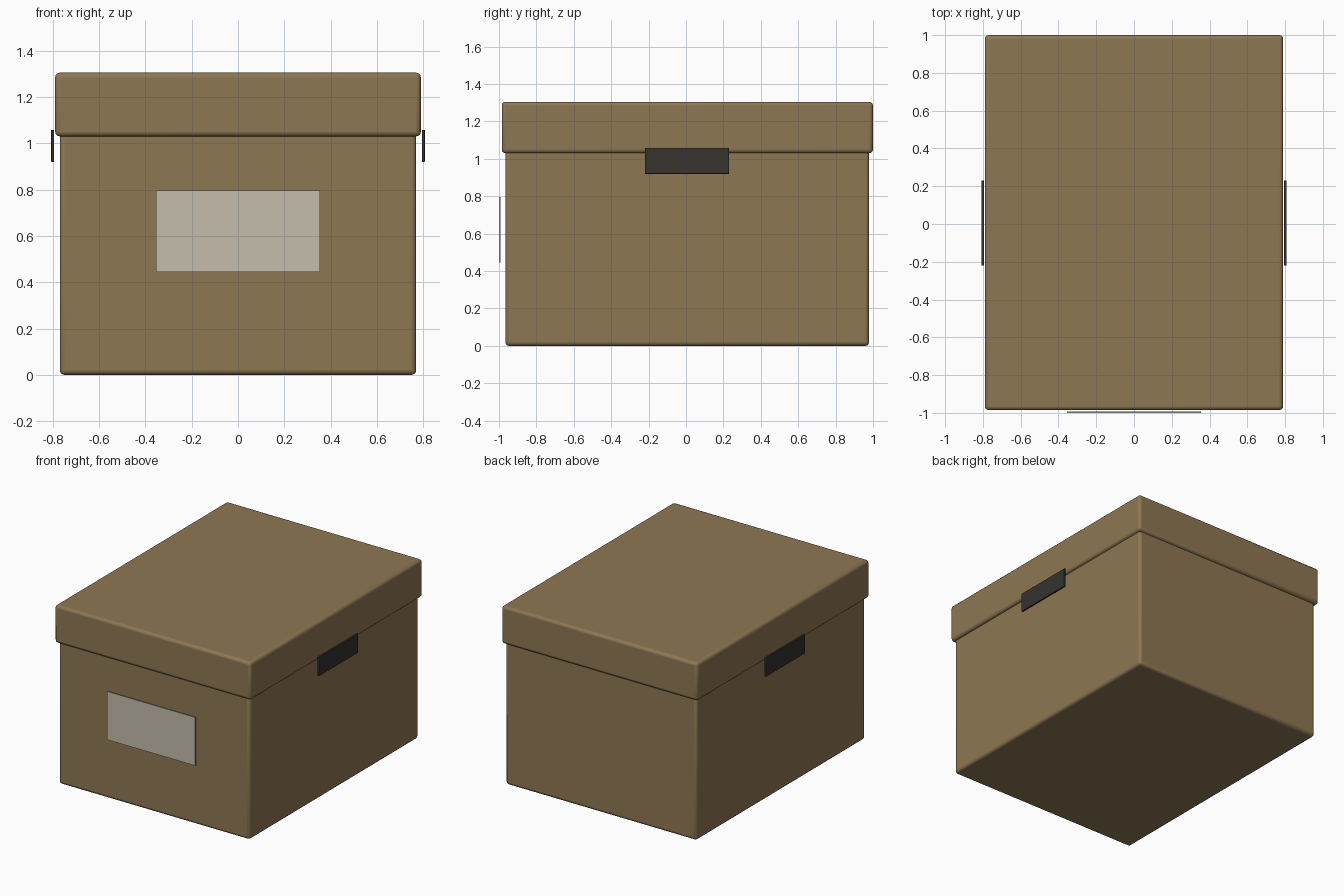
import bpy

default = bpy.data.objects.get("Cube")
if default:
    bpy.data.objects.remove(default, do_unlink=True)


def make_material(name, color):
    mat = bpy.data.materials.new(name)
    mat.use_nodes = True
    mat.diffuse_color = (*color, 1)
    bsdf = mat.node_tree.nodes["Principled BSDF"]
    bsdf.inputs["Base Color"].default_value = (*color, 1)
    bsdf.inputs["Roughness"].default_value = 0.8
    return mat


def box(name, low, high, mat, bevel=0):
    """Box between two corners, with optional rounded edges."""
    bpy.ops.mesh.primitive_cube_add(size=1)
    obj = bpy.context.object
    obj.name = name
    obj.location = [(a + b) / 2 for a, b in zip(low, high)]
    obj.scale = [b - a for a, b in zip(low, high)]
    bpy.ops.object.transform_apply(location=True, scale=True)
    obj.data.materials.append(mat)
    if bevel:
        mod = obj.modifiers.new("rounded_edges", "BEVEL")
        mod.width = bevel
        mod.segments = 3
        bpy.ops.object.shade_smooth_by_angle()
    return obj


cardboard = make_material("brown cardboard", (0.27, 0.185, 0.086))
dark = make_material("dark handle", (0.035, 0.033, 0.027))
paper = make_material("paper label", (0.55, 0.51, 0.41))

# Box and overhanging lid
box("box_body", (-0.77, -0.966, 0), (0.77, 0.979, 1.06), cardboard, 0.02)
box("box_lid", (-0.79, -0.985, 1.03), (0.79, 1.0, 1.305), cardboard, 0.02)

# Label plate on the front
box("front_label", (-0.355, -1.0, 0.445), (0.355, -0.993, 0.797), paper)

# Handle plates on both sides
for side, name in ((1, "left_handle"), (-1, "right_handle")):
    inner, outer = sorted((side * 0.794, side * 0.807))
    box(name, (inner, -0.22, 0.92), (outer, 0.23, 1.058), dark, 0.002)
